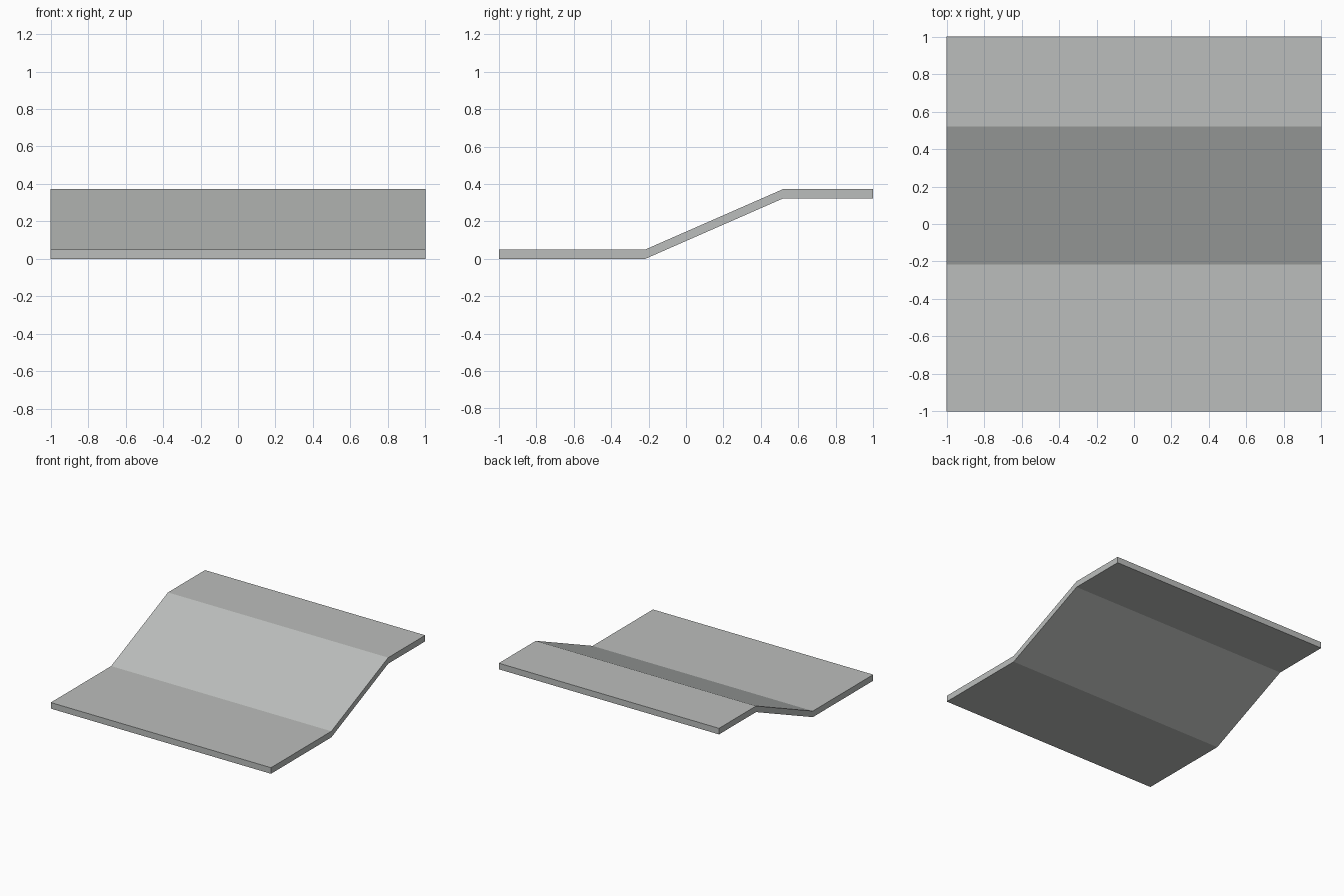
import bpy, bmesh

if "Cube" in bpy.data.objects:
    bpy.data.objects.remove(bpy.data.objects["Cube"])

# One plain grey
grey = bpy.data.materials.new("light grey")
grey.diffuse_color = (0.50, 0.515, 0.505, 1.0)
grey.use_nodes = True
grey.node_tree.nodes["Principled BSDF"].inputs["Base Color"].default_value = grey.diffuse_color

# Centre path of the underside (y, z); the sheet has constant vertical thickness
path = [(-1.0, 0.0), (-0.217, 0.0), (0.52, 0.323), (1.0, 0.323)]
thickness = 0.05

# Stepped sheet: two flat decks joined by a ramp, one quad per section
bm = bmesh.new()
rings = []
for y, z in path:
    rings.append([bm.verts.new(c) for c in (
        (-1, y, z), (1, y, z), (1, y, z + thickness), (-1, y, z + thickness))])
for a, b in zip(rings, rings[1:]):
    for i in range(4):
        j = (i + 1) % 4
        bm.faces.new((a[i], a[j], b[j], b[i]))
bm.faces.new(rings[0])
bm.faces.new(rings[-1])
bmesh.ops.recalc_face_normals(bm, faces=bm.faces)

mesh = bpy.data.meshes.new("stepped_ramp")
bm.to_mesh(mesh)
bm.free()
mesh.materials.append(grey)
ramp = bpy.data.objects.new("stepped_ramp", mesh)
bpy.context.collection.objects.link(ramp)
